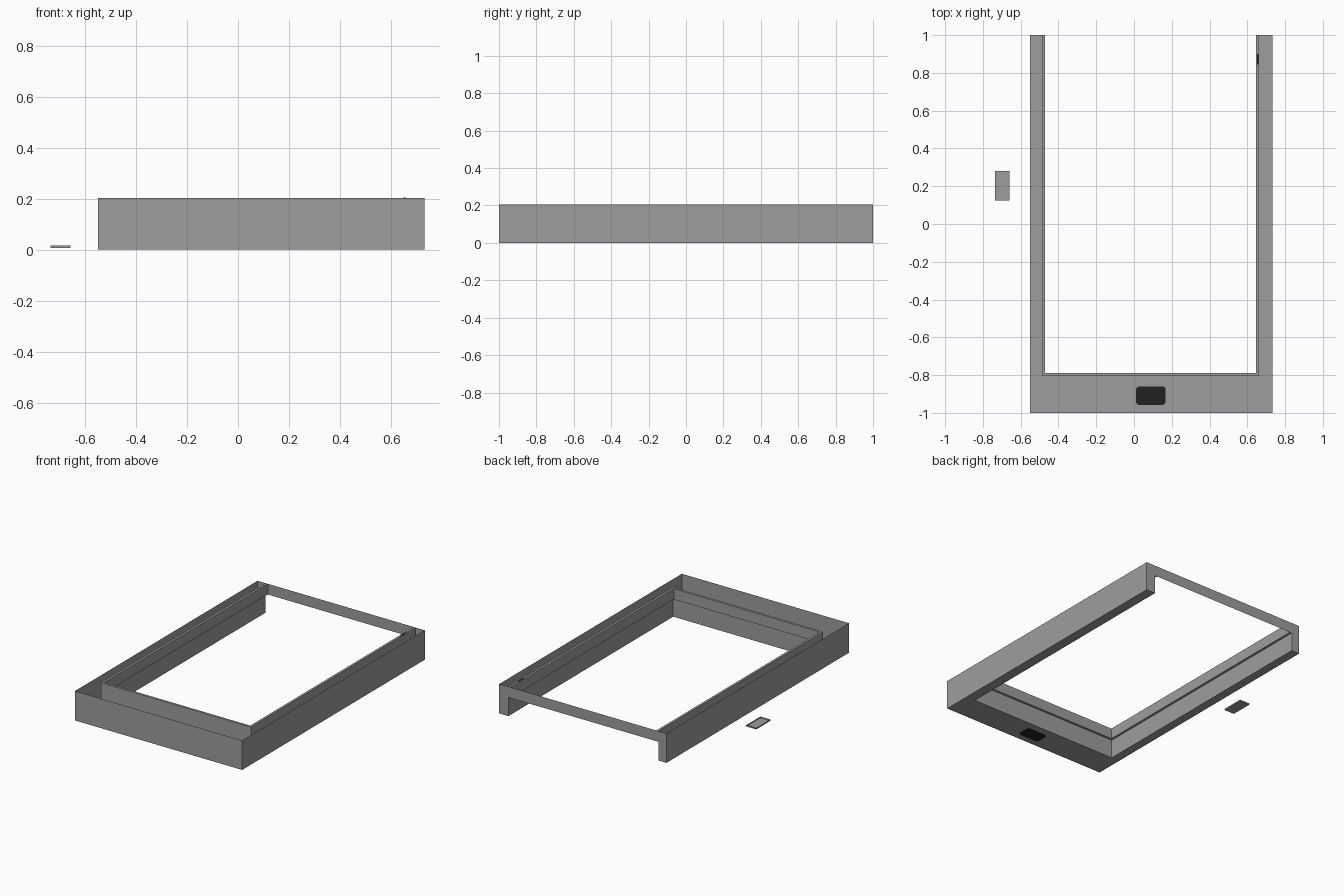
import bpy, bmesh

if "Cube" in bpy.data.objects:
    bpy.data.objects.remove(bpy.data.objects["Cube"])

def material(name, v):
    m = bpy.data.materials.new(name)
    m.diffuse_color = (v, v, v, 1)
    m.use_nodes = True
    m.node_tree.nodes["Principled BSDF"].inputs["Base Color"].default_value = m.diffuse_color
    return m

GREY = material("mid grey", 0.34)
BLACK = material("near black", 0.016)

# Key dimensions: outer frame, inner wall, lip
X0, X1, Y0, Y1, H = -0.55, 0.732, -1.0, 1.0, 0.204
IX0, IX1, IY = -0.488, 0.662, -0.805
T, STEP, FLOOR = 0.016, 0.13, 0.002

def make(name, faces, mat):
    """Mesh object from a list of polygons, welded together."""
    bm = bmesh.new()
    for f in faces:
        bm.faces.new([bm.verts.new(p) for p in f])
    bmesh.ops.remove_doubles(bm, verts=bm.verts, dist=1e-5)
    me = bpy.data.meshes.new(name)
    bm.to_mesh(me)
    bm.free()
    me.materials.append(mat)
    ob = bpy.data.objects.new(name, me)
    bpy.context.collection.objects.link(ob)
    return ob

def u_path(x0, x1, y):
    """U-shaped run: back left, front left, front right, back right."""
    return [(x0, Y1), (x0, y), (x1, y), (x1, Y1)]

def sweep(a, za, b, zb):
    """Quads joining two U paths at two heights."""
    return [[(*a[i], za), (*a[i + 1], za), (*b[i + 1], zb), (*b[i], zb)]
            for i in range(3)]

outer = u_path(X0, X1, Y0)
inner = u_path(IX0, IX1, IY)
lip = u_path(IX0 + T, IX1 - T, IY + T)

# Open-topped channel: outer wall, floor, inner wall
make("outer_wall", sweep(outer, H, outer, 0), GREY)
make("channel_floor", sweep(outer, FLOOR, inner, FLOOR), GREY)
make("inner_wall", sweep(inner, 0, inner, H), GREY)

# Lip round the upper inside edge
make("inner_lip", sweep(inner, H, lip, H) + sweep(lip, H, lip, STEP)
     + sweep(lip, STEP, inner, STEP), GREY)

# Thin end panel: two legs and the bar between them
make("back_panel", [[(x, Y1, z) for x, z in (
    (X0, 0), (X0, H), (X1, H), (X1, 0),
    (IX1, 0), (IX1, STEP), (IX0, STEP), (IX0, 0))]], GREY)

def plate(name, x0, x1, y0, y1, z0, z1, c, mat, open_top=False):
    """Small plate with clipped corners, optionally an open tray."""
    ring = [(x0 + c, y0), (x1 - c, y0), (x1, y0 + c), (x1, y1 - c),
            (x1 - c, y1), (x0 + c, y1), (x0, y1 - c), (x0, y0 + c)]
    if c == 0:
        ring = [(x0, y0), (x1, y0), (x1, y1), (x0, y1)]
    n = len(ring)
    faces = [[(*p, z0) for p in reversed(ring)]]
    if not open_top:
        faces.append([(*p, z1) for p in ring])
    for i in range(n):
        a, b = ring[i], ring[(i + 1) % n]
        faces.append([(*a, z0), (*b, z0), (*b, z1), (*a, z1)])
    make(name, faces, mat)

# Dark pad in the front floor, dark sliver on the right rim, loose side tray
plate("front_pad", 0.01, 0.168, -0.957, -0.86, 0, 0.004, 0.012, BLACK)
plate("rim_button", 0.65, 0.658, 0.845, 0.9, H - 0.003, H + 0.001, 0.002, BLACK)
plate("side_tray", -0.735, -0.658, 0.125, 0.28, 0.007, 0.016, 0, GREY, True)
